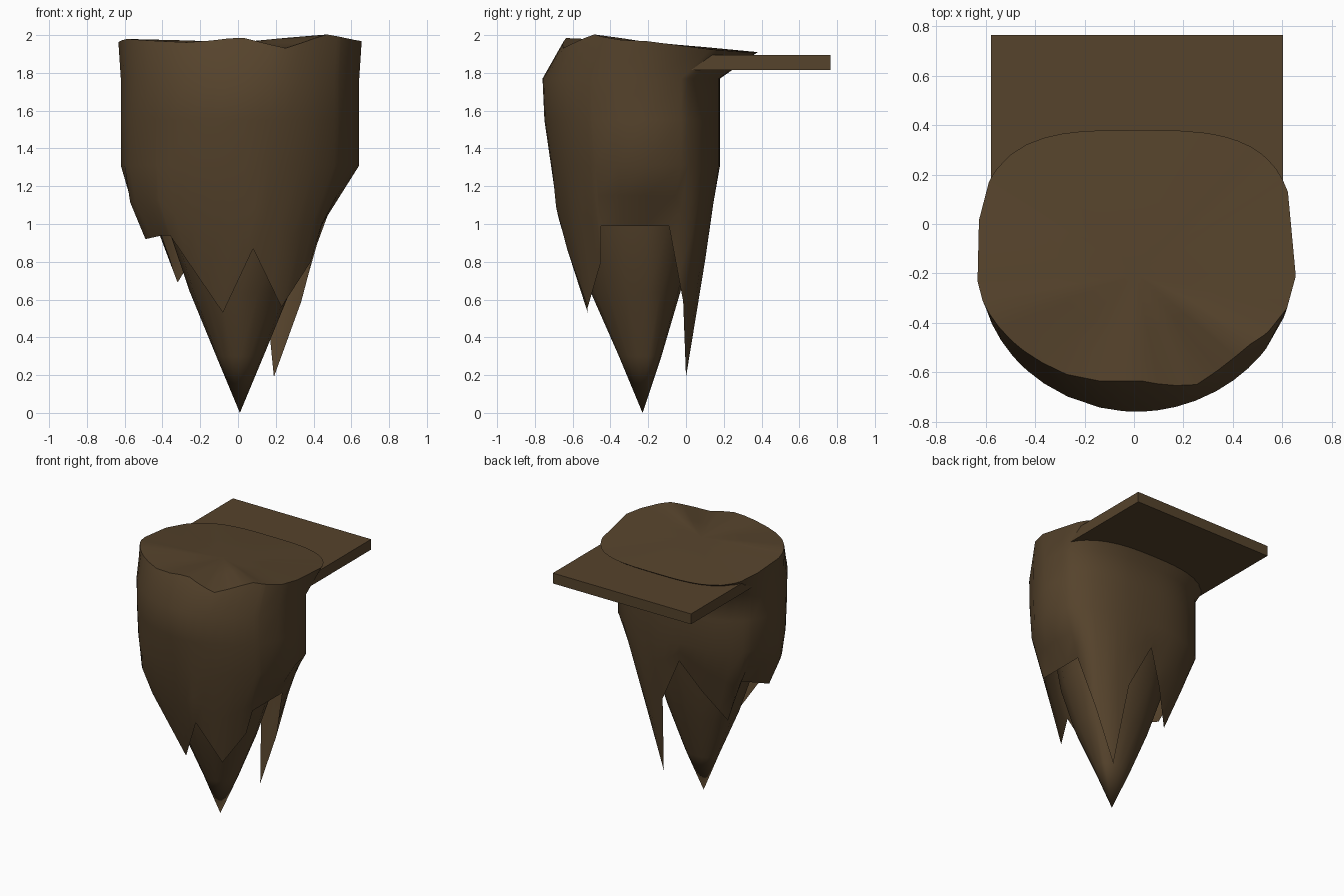
import bpy, bmesh
from math import sin, cos, atan2, radians, tau
from mathutils import Vector

cube = bpy.data.objects.get("Cube")
if cube:
    bpy.data.objects.remove(cube, do_unlink=True)

rock = bpy.data.materials.new("brown_rock")
rock.use_nodes = True
rock.diffuse_color = (0.092, 0.056, 0.025, 1)
rock.node_tree.nodes["Principled BSDF"].inputs["Base Color"].default_value = rock.diffuse_color

CX, CY = 0.01, -0.2


def oval(t, half_x, front, back, z, back_power=2.4):
    """Point on an oval ring with separate front and back depths."""
    c, s = cos(t), sin(t)
    e = 2 / (back_power if s > 0 else 1.95)
    x = abs(c) ** e * (1 if c > 0 else -1)
    y = abs(s) ** e * (back if s > 0 else -front)
    return Vector((CX + half_x * x, CY + y, z))


def finish(name, bm, angle=40):
    mesh = bpy.data.meshes.new(name)
    bm.to_mesh(mesh)
    bm.free()
    obj = bpy.data.objects.new(name, mesh)
    bpy.context.collection.objects.link(obj)
    mesh.materials.append(rock)
    bpy.ops.object.select_all(action="DESELECT")
    obj.select_set(True)
    bpy.context.view_layer.objects.active = obj
    bpy.ops.object.shade_smooth_by_angle(angle=radians(angle))


def loft(bm, rings):
    """Skin a list of rings, lowest first; returns the vertex rings."""
    rows = [[bm.verts.new(p) for p in ring] for ring in rings]
    for low, high in zip(rows, rows[1:]):
        for i in range(len(low)):
            j = (i + 1) % len(low)
            bm.faces.new((low[i], low[j], high[j], high[i]))
    return rows


def fan(bm, row, tip, flip=False):
    centre = bm.verts.new(tip)
    for a, b in zip(row, row[1:] + row[:1]):
        bm.faces.new((b, a, centre) if flip else (a, b, centre))


# Jagged lower rim of the outer rock, counter-clockwise from its +x side
rim = [Vector(p) for p in (
    (.44, -.09, .99), (.335, -.015, .59), (.19, 0, .19), (.13, .1, .8),
    (-.04, .14, 1.15), (-.18, .06, .92), (-.32, -.055, .69), (-.43, -.06, 1.02),
    (-.49, -.316, .92), (-.4, -.47, .94), (-.36, -.53, .94), (-.08, -.52, .53),
    (.08, -.63, .87), (.23, -.52, .56), (.385, -.45, .8), (.44, -.45, .99))]
STEPS = 3
bottom = [a.lerp(b, k / STEPS) for a, b in zip(rim, rim[1:] + rim[:1]) for k in range(STEPS)]
turns = [atan2((p.y - CY) / (.38 if p.y > CY else .56), (p.x - CX) / .635) for p in bottom]

# Uneven heights round the top edge, evenly spaced in angle
heights = [1.968, 1.925, 1.912, 1.91, 1.91, 1.91, 1.912, 1.925,
           1.96, 1.98, 1.97, 1.96, 1.99, 1.93, 2.005, 1.975]


def top_point(t):
    """Top edge: low stretches of the front also stick out further."""
    f = (t % tau) / tau * len(heights)
    i = int(f) % len(heights)
    z = heights[i] + (heights[(i + 1) % len(heights)] - heights[i]) * (f - int(f))
    return oval(t, .645, .455 + (1.965 - z), .58, z, 3.3)


# Outer rock: rim, tapering skirt, upright wall and flared top
waist = [oval(t, .632, .515, .38, 1.31) for t in turns]
wall = [oval(t, .632, .55, .38, 1.55) for t in turns]
shoulder = [oval(t, .632, .56, .38, 1.77) for t in turns]
edge = [top_point(t) for t in turns]
skirt = []
for low, high in zip(bottom, waist):
    p = low.lerp(high, .5)
    out = Vector((p.x - CX, p.y - CY, 0)).normalized()
    skirt.append(p + out * .022 * max(0, -out.x - out.y))
bm = bmesh.new()
loft(bm, [bottom, skirt, waist, wall, shoulder, edge])
finish("outer_rock", bm, 75)

# Nearly flat cap closing the top edge
bm = bmesh.new()
inner = [p.lerp(Vector((CX, CY, 1.965)), .5) for p in edge]
rows = loft(bm, [edge, inner])
fan(bm, rows[-1], (CX, CY, 1.962))
finish("rock_cap", bm, 35)

# Inner pointed rock hanging below the skirt
bm = bmesh.new()
levels = [(.3, .125, .155, .07), (.64, .265, .305, .17), (.95, .37, .39, .25), (1.22, .42, .43, .3)]
rows = loft(bm, [[oval(tau * i / 16, hx, f, b, z, 2) for i in range(16)] for z, hx, f, b in levels])
fan(bm, rows[0], (CX, -.23, 0), flip=True)
fan(bm, rows[-1], (CX, CY, 1.22))
finish("inner_spike", bm, 50)

# Flat slab reaching out at the back
bm = bmesh.new()
bmesh.ops.create_cube(bm, size=1)
bmesh.ops.scale(bm, vec=(1.182, .745, .08), verts=bm.verts)
bmesh.ops.translate(bm, vec=(.0125, .3925, 1.856), verts=bm.verts)
finish("back_slab", bm, 30)
